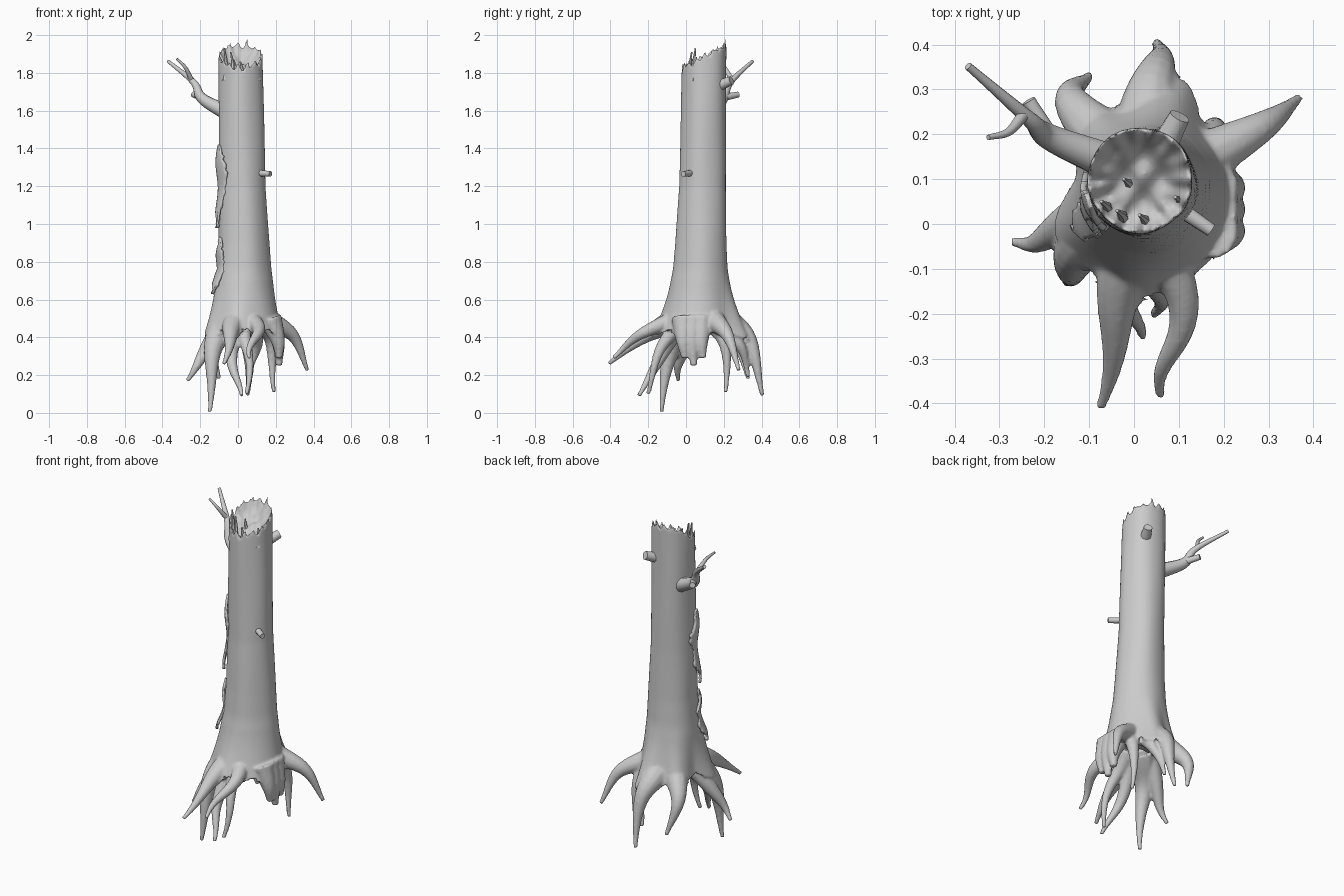
import bpy, bmesh, math, random
from mathutils import Vector

if "Cube" in bpy.data.objects:
    bpy.data.objects.remove(bpy.data.objects["Cube"])

random.seed(4)
N = 96

def interp(table, x):
    """Linear lookup in rows of (key, values...)."""
    if x <= table[0][0]:
        return table[0][1:]
    for a, b in zip(table, table[1:]):
        if x <= b[0]:
            t = (x - a[0]) / (b[0] - a[0])
            return [p + (q - p) * t for p, q in zip(a[1:], b[1:])]
    return table[-1][1:]

# trunk sections: z, centre x, centre y, radius
TRUNK = [(.7, .03, .075, .148), (.9, .03, .08, .135), (1.2, .022, .088, .123), (2, .012, .1, .116)]
# flared foot: angle, radius
FOOT = [(0, .22), (50, .21), (75, .29), (105, .2), (128, .25), (165, .15), (205, .23),
        (235, .22), (262, .27), (290, .23), (360, .22)]
# broken rim: high at the back, low at the front, alternating teeth
RIM = [(i * 12, 1.9 + .06 * math.sin(math.radians(i * 12)) + (-1) ** i * random.uniform(.01, .04)) for i in range(30)]
RIM.append((360, RIM[0][1]))

def foot_radius(deg):
    return sum(interp(FOOT, (deg + d) % 360)[0] for d in (-8, -4, 0, 4, 8)) / 5

def surface(deg, z, lift=0):
    """Point on the outside of the trunk."""
    cx, cy, r = interp(TRUNK, z)
    t = math.radians(deg)
    ray = Vector((math.cos(t), math.sin(t), 0))
    k = 1 + .012 * math.sin(t * 5 + z * 2) + .008 * math.sin(t * 3 - z * 7)
    p = Vector((cx, cy, z)) + ray * (r * k + lift)
    q = Vector((.02, .07, z)) + ray * (foot_radius(deg) + lift)
    return p.lerp(q, max(0, min(1, (.78 - z) / .38)) ** 1.7)

def bridge(bm, rings):
    for a, b in zip(rings, rings[1:]):
        n = len(a)
        for i in range(n):
            bm.faces.new((a[i], a[(i + 1) % n], b[(i + 1) % n], b[i]))

def tube(bm, pts, r0, r1, wiggle=0, sides=12, steps=7):
    """Tapered tube on a smooth path, optionally wavy sideways."""
    P = [Vector(p) for p in pts]
    E = [2 * P[0] - P[1]] + P + [2 * P[-1] - P[-2]]
    path = []
    for i in range(len(P) - 1):
        a, b, c, d = E[i:i + 4]
        for k in range(steps + (i == len(P) - 2)):
            t = k / steps
            path.append(.5 * (2 * b + (c - a) * t + (2 * a - 5 * b + 4 * c - d) * t * t + (3 * b - a - 3 * c + d) * t ** 3))
    last = len(path) - 1
    sway = Vector((P[-1].y - P[0].y, P[0].x - P[-1].x, 0)).normalized() * wiggle
    path = [p + sway * math.sin(math.tau * i / last) for i, p in enumerate(path)]
    rings, side = [], None
    for i, pos in enumerate(path):
        r = r1 + (r0 - r1) * (1 - i / last) ** 1.25
        d = (path[min(i + 1, last)] - path[max(i - 1, 0)]).normalized()
        side = d.orthogonal() if side is None else side - d * side.dot(d)
        side.normalize()
        up = d.cross(side)
        rings.append([bm.verts.new(pos + r * (side * math.cos(j * math.tau / sides) + up * math.sin(j * math.tau / sides)))
                      for j in range(sides)])
    bridge(bm, rings)
    bm.faces.new(rings[0][::-1])
    bm.faces.new(rings[-1])

def finish(bm, name):
    bmesh.ops.recalc_face_normals(bm, faces=bm.faces)
    me = bpy.data.meshes.new(name)
    bm.to_mesh(me)
    bm.free()
    ob = bpy.data.objects.new(name, me)
    bpy.context.collection.objects.link(ob)
    bpy.ops.object.select_all(action='DESELECT')
    bpy.context.view_layer.objects.active = ob
    ob.select_set(True)
    bpy.ops.object.shade_smooth_by_angle(angle=math.radians(40))
    return ob

# trunk shell: arched underside, outer wall, hollow broken top
bm = bmesh.new()
rings = []
angles = [i * 360 / N for i in range(N)]
low = [.46 - .6 * (foot_radius(a) - .15) for a in angles]
rim = [interp(RIM, a)[0] for a in angles]
for i in range(6):
    s, ring = .08 + .16 * i, []
    for a, z in zip(angles, low):
        p = Vector((.02, .07, 0)).lerp(surface(a, z), s)
        p.z = z + (.56 - z) * (1 - s ** 3)
        ring.append(bm.verts.new(p))
    rings.append(ring)
ROWS = 60
for j in range(ROWS + 1):
    rings.append([bm.verts.new(surface(a, lo + (hi - lo) * j / ROWS)) for a, lo, hi in zip(angles, low, rim)])
for i in range(1, 11):
    s, ring = 1 - .095 * i, []
    for a, z in zip(angles, rim):
        p = Vector((.012, .1, 0)).lerp(surface(a, z), s)
        bowl = 1.83 + .5 * (p.y - .1) + .014 * math.sin(p.x * 75) * math.cos(p.y * 60)
        p.z = bowl + (z - bowl) * s ** 4
        ring.append(bm.verts.new(p))
    rings.append(ring)
bridge(bm, rings)
bm.faces.new(rings[0][::-1])
bm.faces.new(rings[-1])

def root(mid, tip, radius, wiggle=.01):
    """Root growing out of the trunk core through mid to tip."""
    core = Vector((.03, .08, .52))
    start = core.lerp(Vector(mid), .4)
    start.z = max(mid[2] + .06, .5)
    tube(bm, [start, mid, tip], radius, .011, wiggle)

# main roots around the foot
root((-.04, -.22, .405), (-.075, -.41, .26), .075)
root((.29, .22, .41), (.367, .28, .225), .065, 0)
root((.05, .335, .38), (.05, .405, .09), .09, -.01)
root((-.14, .275, .37), (-.1, .33, .18), .075, 0)
root((-.135, -.08, .32), (-.15, -.13, .005), .095)
root((.175, .2, .38), (.19, .21, .11), .065)

# thin rootlets
root((.1, -.25, .41), (.06, -.385, .29), .05, -.022)
root((-.19, -.025, .3), (-.268, -.04, .17), .06)
root((-.03, -.16, .25), (.02, -.25, .09), .05)
root((.05, -.14, .33), (.045, -.2, .1), .05, .014)
root((.1, .29, .35), (.06, .33, .19), .05)

# ragged hanging flap on the right
for i, drop in enumerate((.29, .25, .29)):
    y = -.015 + .048 * i
    tube(bm, [(.17, y, .5), (.212, y, .38), (.217, y + .008, drop)], .065, .018)

trunk = finish(bm, "trunk_and_roots")
m = trunk.modifiers.new("blend", 'REMESH')
m.mode = 'VOXEL'
m.voxel_size = .008
m.use_smooth_shade = True
m = trunk.modifiers.new("soften", 'SMOOTH')
m.factor = .5
m.iterations = 3

# dead branch with twig and broken side stub
bm = bmesh.new()
tube(bm, [(-.06, .14, 1.59), (-.19, .195, 1.665), (-.235, .235, 1.75), (-.37, .352, 1.862)], .042, .009)
tube(bm, [(-.245, .245, 1.76), (-.28, .205, 1.83), (-.325, .193, 1.875)], .014, .006)
tube(bm, [(-.19, .2, 1.67), (-.235, .275, 1.685)], .02, .016)
finish(bm, "branch")

# snapped stubs
bm = bmesh.new()
tube(bm, [(.1, .035, 1.27), (.172, -.014, 1.265)], .018, .015)
finish(bm, "right_stub")
bm = bmesh.new()
tube(bm, [(.07, .18, 1.735), (.102, .24, 1.76)], .03, .024)
finish(bm, "back_stub")

# loose bark plates with ragged edges
def bark(name, z0, z1, centre, half, power):
    bm = bmesh.new()
    grid = []
    count = int((z1 - z0) / .012)
    for i in range(count + 1):
        t = i / count
        w = half * (.15 + .85 * math.sin(math.pi * t ** power))
        a = centre - w + random.uniform(-3, 3) + 5 * math.sin(t * 17)
        b = centre + w + random.uniform(-3, 3)
        lift = .012 + .006 * math.sin(t * 10) + .012 * max(0, 1 - t * 4)
        grid.append([bm.verts.new(surface(a + (b - a) * k / 8, z0 + (z1 - z0) * t, lift)) for k in range(9)])
    for p, q in zip(grid, grid[1:]):
        for k in range(8):
            bm.faces.new((p[k], p[k + 1], q[k + 1], q[k]))
    m = finish(bm, name).modifiers.new("thickness", 'SOLIDIFY')
    m.thickness = .014

bark("upper_bark", .98, 1.42, 202, 27, 1.6)
bark("lower_bark", .63, .93, 208, 15, 1)

# splinters standing in the broken top
bm = bmesh.new()
for x, y, h in ((-.065, .03, .17), (-.03, .01, .15), (-.015, .08, .11), (.1, .04, .1), (.02, 0, .1)):
    tube(bm, [(x, y, 1.76), (x + .004, y + .01, 1.76 + h / 2), (x - .008, y + .02, 1.76 + h)], .02, .004, 0, 6, 3)
finish(bm, "splinters")
